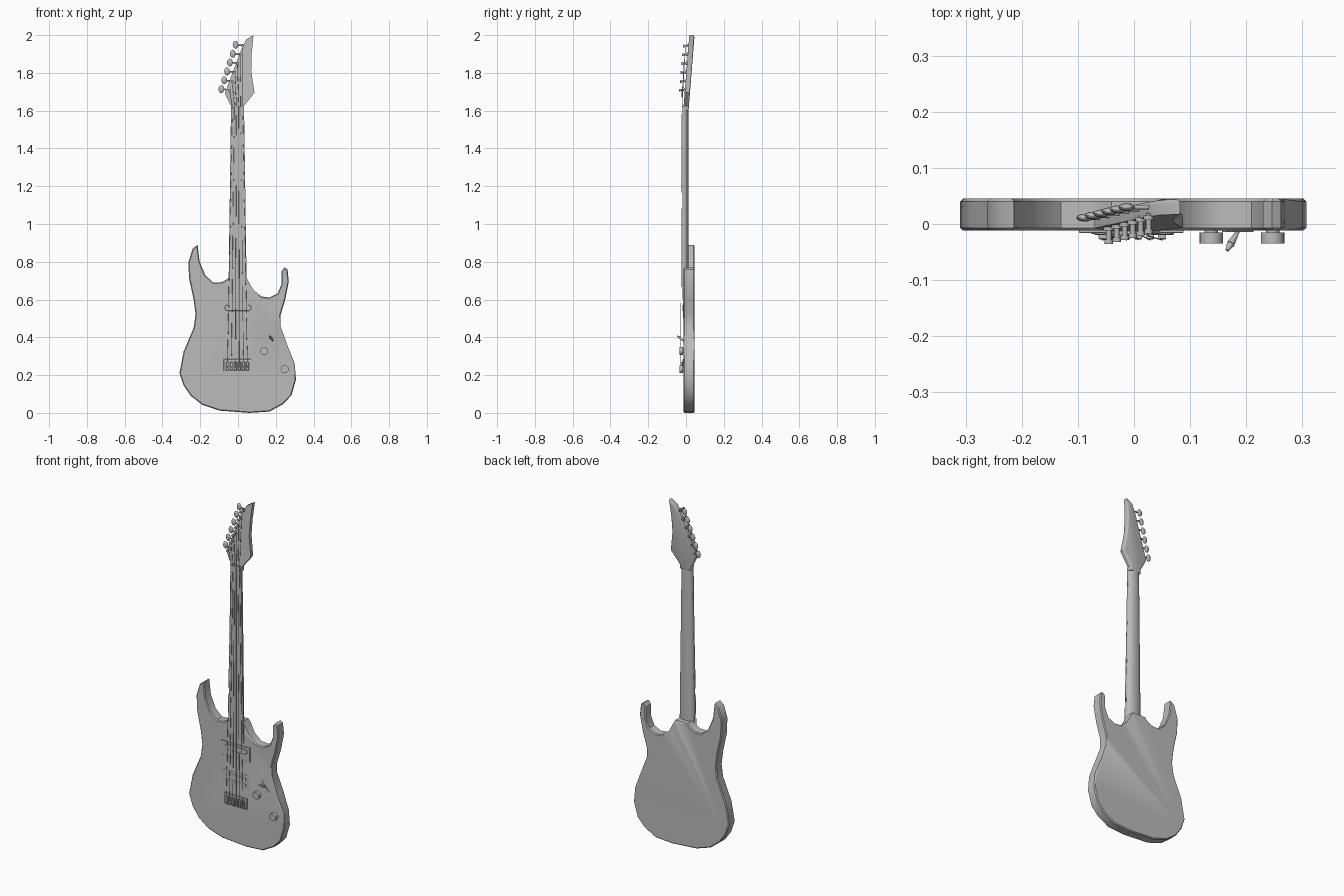
import bpy, bmesh, math
from mathutils import Vector, Matrix

cube = bpy.data.objects.get("Cube")
if cube:
    bpy.data.objects.remove(cube)

grey = bpy.data.materials.new("plain_grey")
grey.use_nodes = True
COLOUR = (0.5, 0.5, 0.5, 1)
grey.diffuse_color = COLOUR
grey.node_tree.nodes["Principled BSDF"].inputs["Base Color"].default_value = COLOUR
parts = []


def finish(name, bm):
    bmesh.ops.recalc_face_normals(bm, faces=bm.faces)
    mesh = bpy.data.meshes.new(name)
    bm.to_mesh(mesh)
    bm.free()
    mesh.materials.append(grey)
    obj = bpy.data.objects.new(name, mesh)
    bpy.context.collection.objects.link(obj)
    parts.append(obj)
    return obj


def prism(name, outline, front, back, bevel=0.0, segments=1, back_only=False, lean=0.0, base=0.0):
    """Extrude an x-z outline along y, bevel its rims, then lean it back."""
    bm = bmesh.new()
    cap = bm.faces.new([bm.verts.new((x, front, z)) for x, z in outline])
    new = bmesh.ops.extrude_face_region(bm, geom=[cap], use_keep_orig=True)["geom"]
    for v in new:
        if isinstance(v, bmesh.types.BMVert):
            v.co.y = back
    if bevel:
        rims = [e for e in bm.edges if abs(e.verts[0].co.y - e.verts[1].co.y) < 1e-6
                and (not back_only or abs(e.verts[0].co.y - back) < 1e-6)]
        bmesh.ops.bevel(bm, geom=rims, offset=bevel, segments=segments, profile=0.5, affect='EDGES')
    for v in bm.verts:
        v.co.y += lean * (v.co.z - base)
    return finish(name, bm)


def box(name, x0, x1, y0, y1, z0, z1, bevel=0.0):
    return prism(name, [(x0, z0), (x1, z0), (x1, z1), (x0, z1)], y0, y1, bevel)


def rod(name, a, b, r0, r1=None, sides=12):
    a, b = Vector(a), Vector(b)
    bm = bmesh.new()
    turn = (b - a).to_track_quat('Z', 'Y').to_matrix().to_4x4()
    bmesh.ops.create_cone(bm, cap_ends=True, segments=sides, radius1=r0,
                          radius2=r0 if r1 is None else r1, depth=(b - a).length,
                          matrix=Matrix.Translation((a + b) / 2) @ turn)
    return finish(name, bm)


def ball(name, centre, size):
    bm = bmesh.new()
    bmesh.ops.create_uvsphere(bm, u_segments=12, v_segments=8, radius=1)
    for v in bm.verts:
        v.co = Vector([c * s for c, s in zip(v.co, size)]) + Vector(centre)
    return finish(name, bm)


def mix(a, b, t):
    return a + (b - a) * t


# Body with two horns and a neck heel
prism("body", [
    (-.214, .89), (-.24, .87), (-.262, .8), (-.26, .717), (-.235, .6), (-.225, .52),
    (-.235, .45), (-.288, .325), (-.31, .21), (-.288, .145), (-.25, .09), (-.188, .042),
    (-.098, .012), (.06, 0), (.167, .007), (.24, .047), (.283, .093), (.307, .177),
    (.3, .262), (.262, .357), (.225, .458), (.225, .516), (.25, .6), (.269, .696),
    (.262, .76), (.246, .77), (.23, .749), (.23, .68), (.209, .632), (.167, .611),
    (.124, .616), (.08, .653), (.05, .706), (.04, .725), (-.04, .725), (-.055, .71),
    (-.085, .692), (-.13, .69), (-.172, .727), (-.203, .8)], -.012, .045, bevel=.005)

# Headstock, leaning back
NUT = 1.62
prism("headstock", [
    (.082, 2.0), (.045, 1.978), (.02, 1.93), (-.07, 1.69), (-.037, 1.625), (-.037, 1.6),
    (.032, 1.6), (.032, 1.625), (.087, 1.695), (.07, 1.81), (.072, 1.9)],
    -.013, .015, bevel=.008, segments=3, back_only=True, lean=.08, base=NUT)

# Neck: rounded back, widening toward the body
bm = bmesh.new()
rings = []
for z, left, right in ((.66, -.05, .046), (NUT, -.037, .032)):
    mid, half = (left + right) / 2, (right - left) / 2
    angles = [math.pi * i / 12 for i in range(13)]
    rings.append([bm.verts.new((mid + half * math.cos(a), -.013 + .026 * math.sin(a) ** .8, z))
                  for a in angles])
for i in range(13):
    j = (i + 1) % 13
    bm.faces.new((rings[0][i], rings[0][j], rings[1][j], rings[1][i]))
for ring in rings:
    bm.faces.new(ring)
finish("neck", bm)

# Fretboard and nut
prism("fretboard", [(-.051, .6), (.047, .6), (.032, NUT), (-.037, NUT)], -.0175, -.011)
box("nut", -.037, .032, -.02, -.008, NUT - .004, NUT + .005)

# Neck pickup: frame and rounded bar
box("neck_pickup_frame", -.098, .088, -.016, -.011, .5, .585, .001)
capsule = []
for side, start in ((.055, -90), (-.055, 90)):
    for i in range(7):
        a = math.radians(start + 30 * i)
        capsule.append((side + .016 * math.cos(a), .556 + .016 * math.sin(a)))
prism("neck_pickup_bar", capsule, -.0195, -.014, .002)

# Bridge pickup, nearly flush with the body
box("bridge_pickup_frame", -.09, .08, -.013, -.011, .335, .42)
for z in (.36, .395):
    box("bridge_pickup_bar", -.065, .06, -.0145, -.012, z - .006, z + .006)

# Bridge plate
box("bridge_plate", -.076, .07, -.018, -.011, .222, .284, .001)

# Saddles, strings and tuners, one set per string
for i in range(6):
    t = i / 5
    xb, xn = mix(-.056, .05, t), mix(-.03, .025, t)
    box("saddle", xb - .007, xb + .007, -.028, -.016, .225, .27, .002)
    px, pz = mix(-.045, .026, t), mix(1.71, 1.945, t)
    face = -.013 + .08 * (pz - NUT)
    post_end = Vector((px, face - .03, pz - .002))
    rod("string_post", (px, face + .006, pz), post_end, .005)
    rod("post_cap", post_end, post_end + Vector((0, .008, 0)), .0075)
    rod("post_collar", (px, face + .002, pz), (px, face - .006, pz), .009)
    nut_point = (xn, -.0212, NUT)
    rod("string", (xb, -.0285, .24), nut_point, .0011, sides=6)
    rod("string_end", nut_point, (px, face - .016, pz), .0011, sides=6)
    bx, bz = mix(-.088, -.013, t), pz + .004
    rod("tuner_shaft", (bx, face + .017, bz), (px, face + .017, pz), .004)
    ball("tuner_button", (bx, face + .017, bz), (.015, .007, .021))

# Control knobs
for x, z in ((.138, .328), (.247, .231)):
    rod("knob_stem", (x, -.01, z), (x, -.018, z), .012)
    rod("control_knob", (x, -.015, z), (x, -.035, z), .021, sides=20)

# Selector switch: slanted plate and flared lever
prism("switch_plate", [(.157, .409), (.165, .416), (.213, .357), (.205, .35)], -.0145, -.011)
rod("switch_lever", (.186, -.012, .381), (.172, -.036, .4), .003, .007)
rod("switch_tip", (.172, -.036, .4), (.166, -.047, .407), .007, .003)

# Smooth shading with sharp edges kept
bpy.ops.object.select_all(action='DESELECT')
for obj in parts:
    obj.select_set(True)
bpy.context.view_layer.objects.active = parts[0]
bpy.ops.object.shade_smooth_by_angle(angle=math.radians(35))
